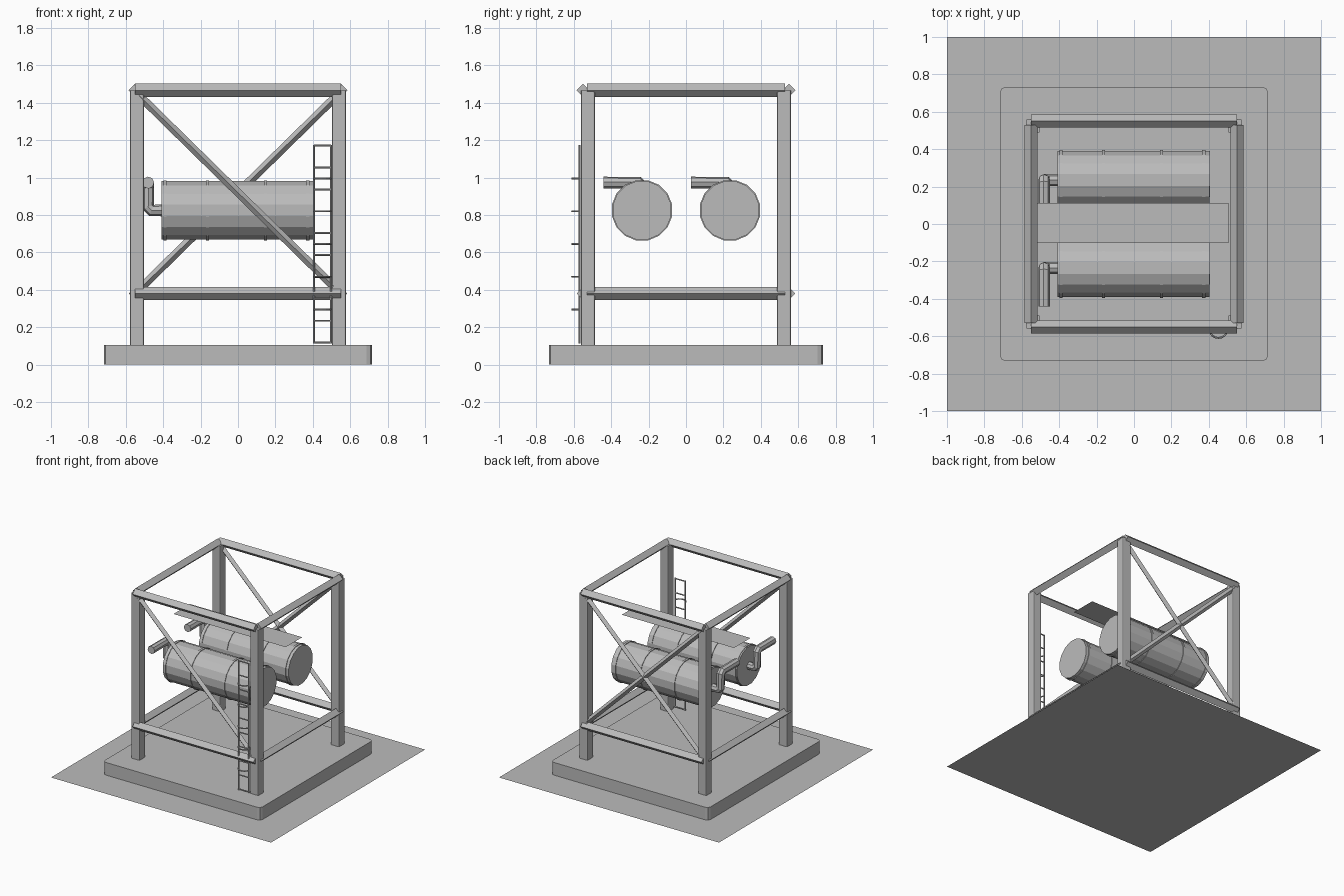
import bpy, bmesh, math
from mathutils import Vector, Matrix

cube = bpy.data.objects.get("Cube")
if cube:
    bpy.data.objects.remove(cube, do_unlink=True)

grey = bpy.data.materials.new("plain_grey")
grey.use_nodes = True
GREY = (0.5, 0.5, 0.5, 1)
grey.diffuse_color = GREY
grey.node_tree.nodes["Principled BSDF"].inputs["Base Color"].default_value = GREY


def finish(name, bm):
    mesh = bpy.data.meshes.new(name)
    bm.to_mesh(mesh)
    bm.free()
    mesh.materials.append(grey)
    obj = bpy.data.objects.new(name, mesh)
    bpy.context.collection.objects.link(obj)
    return obj


def box(name, center, size, bevel=0.0):
    """Box whose vertical edges may be chamfered."""
    bm = bmesh.new()
    bmesh.ops.create_cube(bm, size=1)
    bmesh.ops.scale(bm, vec=size, verts=bm.verts)
    bmesh.ops.translate(bm, vec=center, verts=bm.verts)
    if bevel:
        edges = [e for e in bm.edges
                 if abs(e.verts[0].co.z - e.verts[1].co.z) > 0.5 * size[2]]
        bmesh.ops.bevel(bm, geom=edges, offset=bevel, segments=2,
                        profile=0.5, affect='EDGES')
    return finish(name, bm)


def plate(name, x, y, z):
    bm = bmesh.new()
    corners = [(x[0], y[0]), (x[1], y[0]), (x[1], y[1]), (x[0], y[1])]
    bm.faces.new([bm.verts.new((a, b, z)) for a, b in corners])
    return finish(name, bm)


def rod(bm, start, end, radius, sides, turn=0.0):
    """Prism between two points."""
    start, end = Vector(start), Vector(end)
    axis = end - start
    matrix = (Matrix.Translation((start + end) / 2)
              @ axis.to_track_quat('Z', 'Y').to_matrix().to_4x4()
              @ Matrix.Rotation(turn, 4, 'Z'))
    bmesh.ops.create_cone(bm, cap_ends=True, segments=sides, radius1=radius,
                          radius2=radius, depth=axis.length, matrix=matrix)


def beam(name, start, end, radius):
    """Square bar set on its edge."""
    bm = bmesh.new()
    rod(bm, start, end, radius, 4)
    return finish(name, bm)


def tube(name, points, radius, resolution=2):
    """Round tube along a path."""
    curve = bpy.data.curves.new(name, 'CURVE')
    curve.dimensions = '3D'
    curve.bevel_depth = radius
    curve.bevel_resolution = resolution
    curve.use_fill_caps = True
    spline = curve.splines.new('POLY')
    spline.points.add(len(points) - 1)
    for point, co in zip(spline.points, points):
        point.co = (*co, 1)
        point.radius = 1
    spline.use_smooth = False
    curve.materials.append(grey)
    obj = bpy.data.objects.new(name, curve)
    bpy.context.collection.objects.link(obj)
    return obj


# Ground and foundation
plate("ground", (-1, 1), (-1, 1), 0)
box("foundation_slab", (0, 0, 0.053), (1.434, 1.466, 0.104), 0.03)

# Frame posts and horizontal beams
PX, PY, BEAM = 0.54, 0.524, 0.55
for sx, side in ((-1, "right"), (1, "left")):
    for sy, end in ((-1, "front"), (1, "back")):
        box(f"{end}_{side}_post", (sx * PX, sy * PY, 0.785),
            (0.075, 0.075, 1.36), 0.009)
for z, level in ((0.38, "lower"), (1.467, "upper")):
    for s, end, side in ((-1, "front", "right"), (1, "back", "left")):
        beam(f"{level}_{end}_beam", (-BEAM, s * BEAM, z), (BEAM, s * BEAM, z), 0.035)
        beam(f"{level}_{side}_beam", (s * BEAM, -0.53, z), (s * BEAM, 0.53, z), 0.035)

# Diagonal braces: one at the front, a cross at the back
for name, s, y in (("front_brace", 1, -0.54), ("back_brace_a", 1, 0.54),
                   ("back_brace_b", -1, 0.54)):
    beam(name, (-0.53 * s, y, 1.44), (0.53 * s, y, 0.4), 0.022)

# Horizontal tanks with hoops and outlet pipes
for y, where in ((-0.235, "front"), (0.235, "back")):
    z = 0.825
    bm = bmesh.new()
    rod(bm, (-0.41, y, z), (0.405, y, z), 0.159, 16, math.pi / 16)
    finish(f"{where}_tank", bm)
    bm = bmesh.new()
    for x in (-0.39, -0.163, 0.147, 0.372):
        rod(bm, (x - 0.009, y, z), (x + 0.009, y, z), 0.164, 16, math.pi / 16)
    finish(f"{where}_tank_hoops", bm)
    px, top, c = -0.48, 0.973, 0.018
    tube(f"{where}_outlet_pipe",
         [(-0.4, y, z), (px + c, y, z), (px, y, z + c), (px, y, top - c),
          (px, y - c, top), (px, y - 0.207, top)], 0.032)

# Walkway plate above the tanks
plate("walkway", (-0.515, 0.505), (-0.102, 0.112), 1.13)

# Ladder with rungs and half-round hoops
LX, LY = (0.406, 0.497), -0.569
bm = bmesh.new()
for x in LX:
    rod(bm, (x, LY, 0.112), (x, LY, 1.175), 0.006, 8)
for i in range(10):
    z = 0.118 + i * 0.117
    rod(bm, (LX[0], LY, z), (LX[1], LY, z), 0.005, 8)
finish("ladder", bm)
mid, half = sum(LX) / 2, (LX[1] - LX[0]) / 2
for i in range(5):
    z = 0.295 + i * 0.175
    arc = [(mid + half * math.cos(a), LY - 0.04 * math.sin(a), z)
           for a in (math.pi * k / 8 for k in range(9))]
    tube(f"ladder_hoop_{i + 1}", arc, 0.005, 1)
